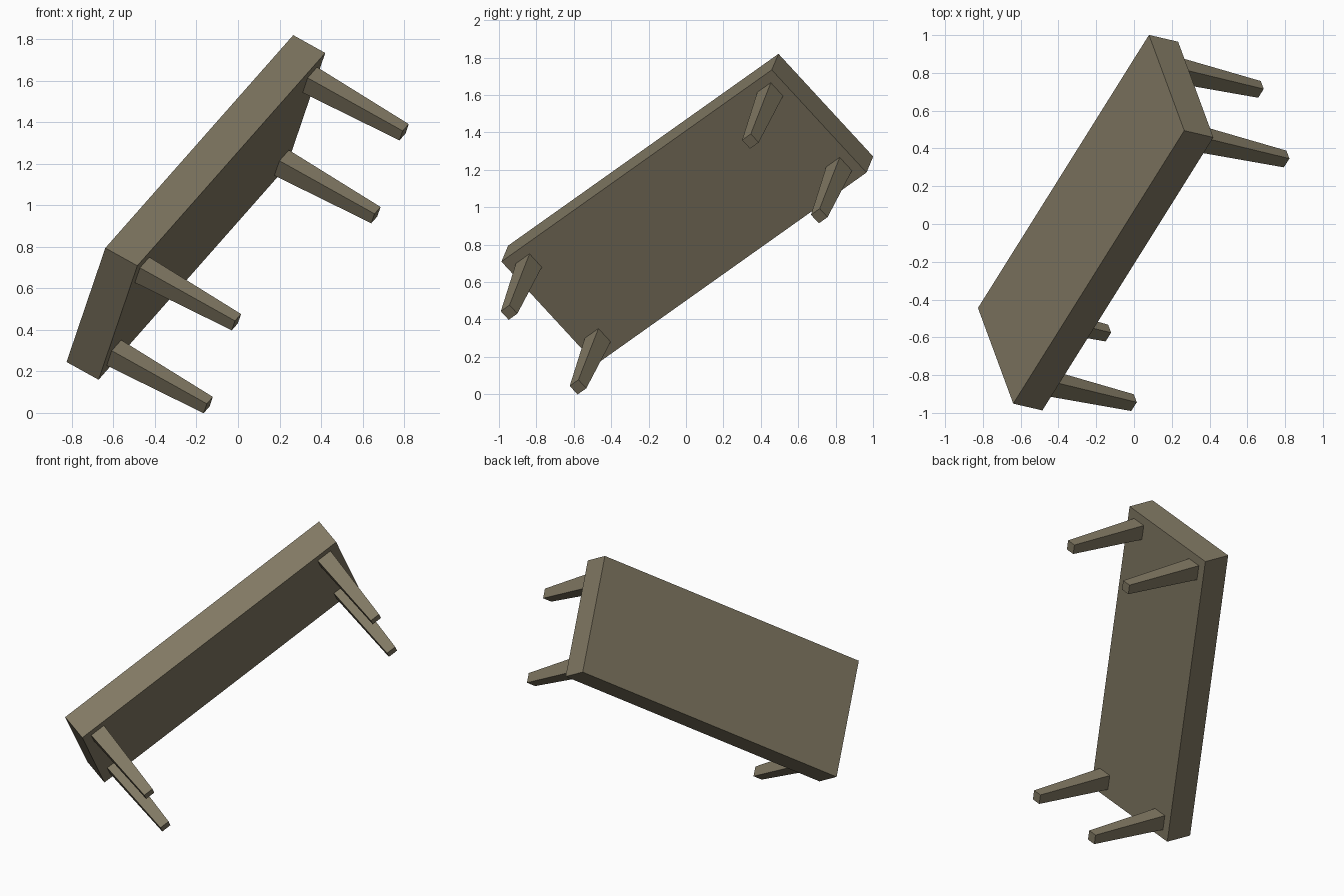
import bpy, bmesh
from mathutils import Matrix, Vector

if "Cube" in bpy.data.objects:
    bpy.data.objects.remove(bpy.data.objects["Cube"])

LENGTH, WIDTH, THICK = 1.99, 0.77, 0.18
LEG_X, LEG_Y = 0.888, 0.28
LEG_LENGTH, LEG_TOP, LEG_TIP = 0.53, 0.10, 0.064

# Tilted frame: local x runs along the table, y across it, z out of the table top
x_axis = Vector((0.905, 1.445, 1.025)).normalized()
z_axis = Vector((-0.155, 0.035, 0.085))
z_axis = (z_axis - x_axis * z_axis.dot(x_axis)).normalized()
y_axis = z_axis.cross(x_axis)
frame = Matrix((x_axis, y_axis, z_axis)).transposed().to_4x4()
frame.translation = (-0.28, 0.025, 1.0325)  # centre of the top face

wood = bpy.data.materials.new("wood")
wood.diffuse_color = (0.22, 0.19, 0.125, 1)
wood.use_nodes = True
wood.node_tree.nodes["Principled BSDF"].inputs["Base Color"].default_value = wood.diffuse_color


def tapered_box(name, x, y, z_low, z_high, low, high):
    """Box with separate (x, y) sizes at its low and high ends."""
    bm = bmesh.new()
    bmesh.ops.create_cube(bm, size=1)
    for v in bm.verts:
        size, z = (high, z_high) if v.co.z > 0 else (low, z_low)
        v.co = (x + v.co.x * size[0], y + v.co.y * size[1], z)
    mesh = bpy.data.meshes.new(name)
    bm.to_mesh(mesh)
    bm.free()
    mesh.materials.append(wood)
    obj = bpy.data.objects.new(name, mesh)
    obj.matrix_world = frame
    bpy.context.collection.objects.link(obj)
    return obj


# Thick table top
tapered_box("table_top", 0, 0, -THICK, 0, (LENGTH, WIDTH), (LENGTH, WIDTH))

# Four tapered legs
for end, sx in (("lower", -1), ("upper", 1)):
    for side, sy in (("front", -1), ("back", 1)):
        tapered_box(f"{end}_{side}_leg", sx * LEG_X, sy * LEG_Y,
                    -THICK - LEG_LENGTH, -THICK,
                    (LEG_TIP, LEG_TIP), (LEG_TOP, LEG_TOP))
